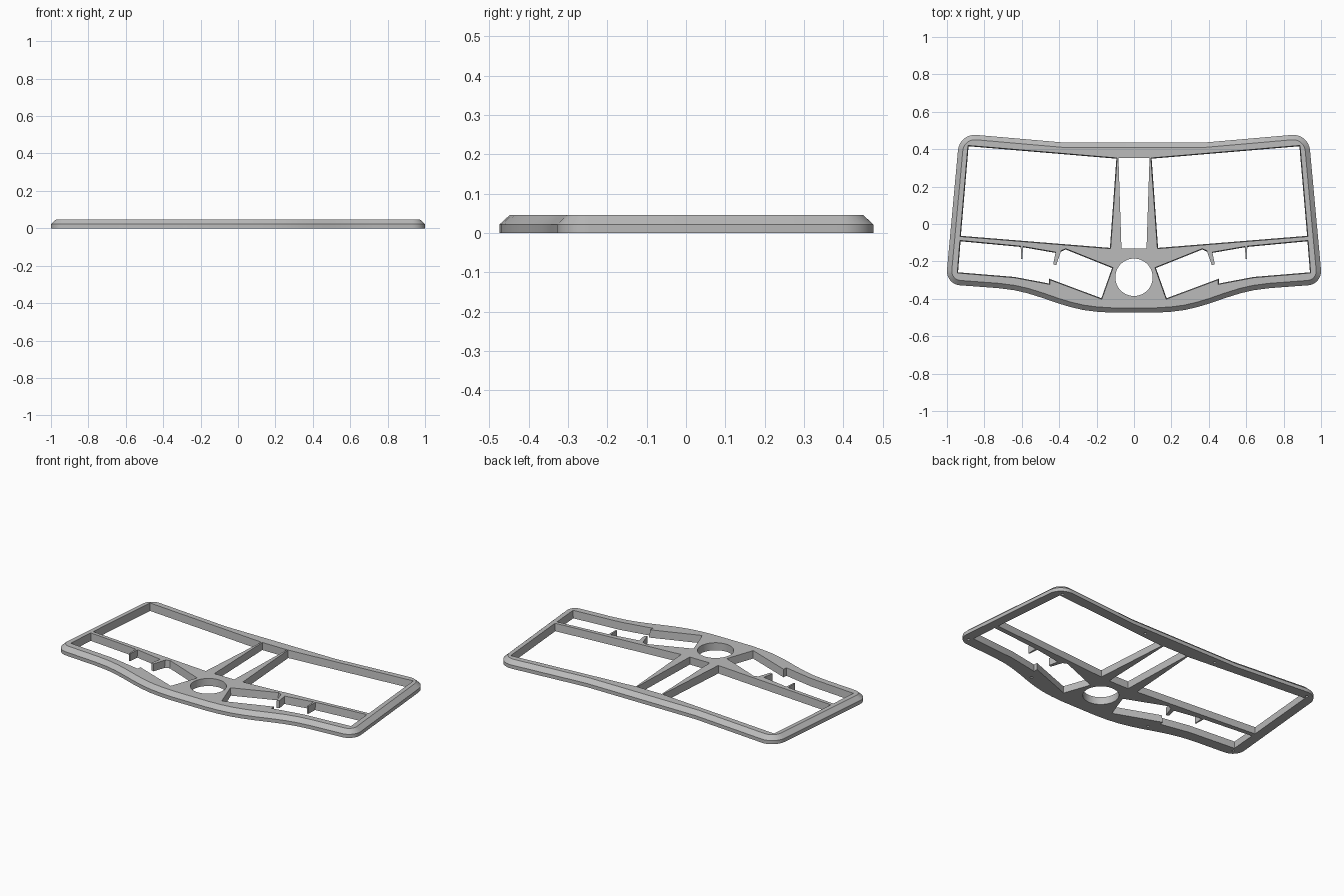
import bpy, bmesh, math
from mathutils import Vector

if "Cube" in bpy.data.objects:
    bpy.data.objects.remove(bpy.data.objects["Cube"])

H, MID, CHAMFER = 0.046, 0.022, 0.026

grey = bpy.data.materials.new("plain grey")
grey.diffuse_color = (0.5, 0.5, 0.5, 1)
grey.use_nodes = True
grey.node_tree.nodes["Principled BSDF"].inputs["Base Color"].default_value = grey.diffuse_color


def fillet(prev, p, nxt, r, n=8):
    """Points of an arc that rounds the corner p."""
    p = Vector(p)
    a, b = (Vector(prev) - p).normalized(), (Vector(nxt) - p).normalized()
    half = a.angle(b) / 2
    c = p + (a + b).normalized() * (r / math.sin(half))
    s = p + a * (r / math.tan(half)) - c
    e = p + b * (r / math.tan(half)) - c
    sweep = s.angle_signed(e)
    out = []
    for i in range(n + 1):
        t = -sweep * i / n
        out.append(tuple(c + Vector((s.x * math.cos(t) - s.y * math.sin(t),
                                     s.x * math.sin(t) + s.y * math.cos(t)))))
    return out


def ccw(pts):
    area = sum(a[0] * b[1] - b[0] * a[1] for a, b in zip(pts, pts[1:] + pts[:1]))
    return pts if area > 0 else pts[::-1]


def inset(pts, d):
    """Mitred inset of a counter-clockwise outline."""
    out = []
    for i, p in enumerate(pts):
        p = Vector(p)
        a = (p - Vector(pts[i - 1])).normalized()
        b = (Vector(pts[(i + 1) % len(pts)]) - p).normalized()
        na, nb = Vector((-a.y, a.x)), Vector((-b.y, b.x))
        out.append(p + (na + nb) * (d / (1 + na.dot(nb))))
    return out


def loft(name, pts, levels):
    """Solid from one outline; levels are (z, inset) pairs."""
    pts = ccw(list(pts))
    bm = bmesh.new()
    rings = [[bm.verts.new((p[0], p[1], z)) for p in inset(pts, d)] for z, d in levels]
    n = len(pts)
    for lo, hi in zip(rings, rings[1:]):
        for i in range(n):
            j = (i + 1) % n
            bm.faces.new((lo[i], lo[j], hi[j], hi[i]))
    bm.faces.new(rings[0][::-1])
    bm.faces.new(rings[-1])
    me = bpy.data.meshes.new(name)
    bm.to_mesh(me)
    bm.free()
    ob = bpy.data.objects.new(name, me)
    me.materials.append(grey)
    bpy.context.collection.objects.link(ob)
    return ob


def flip(pts, s):
    return [(x * s, y) for x, y in pts]


def circle(cx, cy, r, n):
    return [(cx + r * math.cos(math.tau * i / n), cy + r * math.sin(math.tau * i / n))
            for i in range(n)]


# Outer frame body: right half of the outline, then mirrored
back, corner_b, corner_f = (0.37, 0.435), (0.933, 0.484), (1.007, -0.322)
front = [(0.725, -0.343), (0.64, -0.354), (0.57, -0.37), (0.49, -0.395), (0.41, -0.423),
         (0.34, -0.444), (0.27, -0.460), (0.2, -0.469), (0.12, -0.474)]
right = [back] + fillet(back, corner_b, corner_f, 0.09) \
    + fillet(corner_b, corner_f, front[0], 0.075) + front
outline = right + flip(right, -1)[::-1]
frame = loft("frame", outline, [(0, 0), (MID, 0), (H, CHAMFER)])

# Openings through the frame
upper = [(0.09, 0.353), (0.888, 0.42), (0.93, -0.067), (0.125, -0.132)]
lower = [(0.931, -0.088), (0.6, -0.119), (0.41, -0.152), (0.365, -0.132), (0.112, -0.233),
         (0.172, -0.402), (0.45, -0.298), (0.45, -0.323), (0.64, -0.287), (0.945, -0.262)]
centre = [(0.083, 0.353), (-0.083, 0.353), (-0.067, -0.132), (0.067, -0.132)]
draft = 0.004
through = [(-0.02, draft), (0, draft), (H, 0), (H + 0.02, 0)]
straight = [(-0.02, 0), (H + 0.02, 0)]
cutters = [loft("centre_cutter", centre, straight),
           loft("round_cutter", circle(0, -0.285, 0.1, 48), straight)]
for s in (1, -1):
    cutters.append(loft("upper_cutter", flip(upper, s), through))
    cutters.append(loft("lower_cutter", flip(lower, s), through))
    # Small blind screw holes underneath
    for x, y in ((0.88, 0.435), (0.25, 0.395), (0.955, -0.285), (0.42, -0.38)):
        cutters.append(loft("screw_cutter", circle(x * s, y, 0.008, 12),
                            [(-0.02, 0), (0.025, 0)]))

bpy.context.view_layer.objects.active = frame
frame.select_set(True)
for c in cutters:
    m = frame.modifiers.new("cut", 'BOOLEAN')
    m.operation, m.solver, m.object = 'DIFFERENCE', 'EXACT', c
    bpy.ops.object.modifier_apply(modifier=m.name)
for c in cutters:
    bpy.data.objects.remove(c)
bpy.ops.object.shade_smooth_by_angle(angle=math.radians(25))

# Short ribs hanging from the cross bar
thin_rib = [(0.592, -0.112), (0.606, -0.112), (0.604, -0.186), (0.597, -0.186)]
wide_rib = [(0.388, -0.138), (0.418, -0.145), (0.432, -0.215), (0.416, -0.221)]
for s, side in ((1, "right"), (-1, "left")):
    loft(side + "_thin_rib", flip(thin_rib, s), [(0, 0), (H, 0)])
    loft(side + "_wide_rib", flip(wide_rib, s), [(0, 0), (H, 0)])
